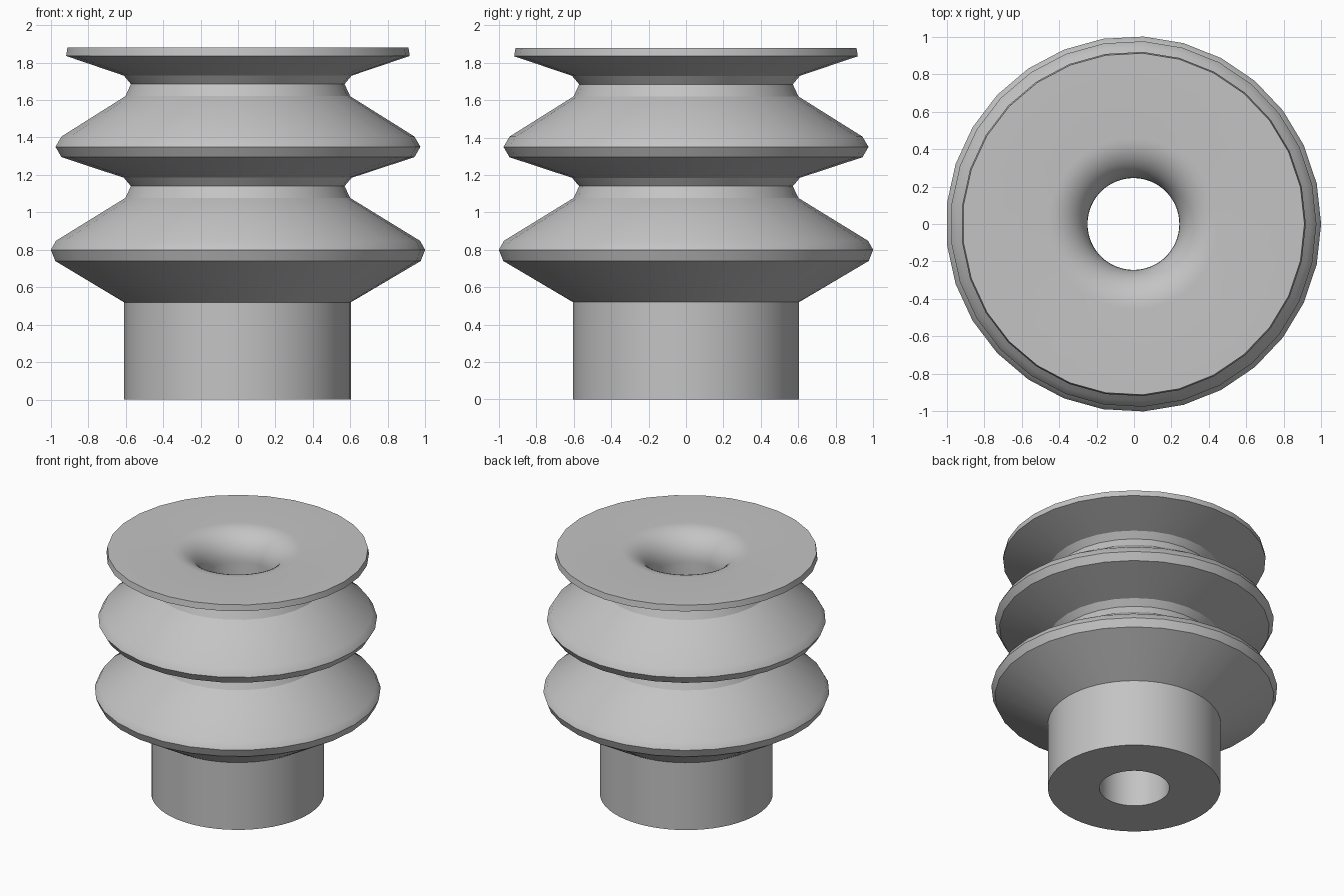
import bpy, bmesh, math

cube = bpy.data.objects.get("Cube")
if cube:
    bpy.data.objects.remove(cube, do_unlink=True)

COARSE, FINE = 29, 58          # bellows facets, and rounder stem and bore
AXIS_X = -0.003                # odd facet count shifts the axis slightly

rubber = bpy.data.materials.new("grey rubber")
rubber.use_nodes = True
colour = (0.55, 0.55, 0.55, 1)
rubber.diffuse_color = colour
rubber.node_tree.nodes["Principled BSDF"].inputs["Base Color"].default_value = colour

# Stem, from the bore mouth up to the first fold (radius, height)
stem = [(0.245, 0), (0.605, 0), (0.605, 0.52)]

# Two folds and the top lip
bellows = [
    (0.978, 0.74), (1.002, 0.80), (0.975, 0.848),
    (0.602, 1.077), (0.572, 1.14), (0.61, 1.185),
    (0.945, 1.295), (0.977, 1.35), (0.945, 1.405),
    (0.602, 1.62), (0.572, 1.685), (0.61, 1.73),
    (0.92, 1.835), (0.913, 1.88),
]

# Rounded mouth rolling into the bore
FILLET, STEPS = 0.21, 10
mouth = []
for k in range(STEPS + 1):
    a = math.pi / 2 * k / STEPS
    mouth.append((0.245 + FILLET * (1 - math.sin(a)), 1.88 - FILLET * (1 - math.cos(a))))


def ring(bm, radius, z, sides):
    return [bm.verts.new((AXIS_X + radius * math.cos(math.tau * i / sides),
                          radius * math.sin(math.tau * i / sides), z))
            for i in range(sides)]


def join(bm, a, b):
    """Skin two rings; a fine ring meets a coarse one with three triangles per facet."""
    n, m = len(a), len(b)
    if n == m:
        for i in range(n):
            j = (i + 1) % n
            bm.faces.new((a[i], a[j], b[j], b[i]))
        return
    coarse, fine = (a, b) if n < m else (b, a)
    for i in range(COARSE):
        c0, c1 = coarse[i], coarse[(i + 1) % COARSE]
        f0, f1, f2 = (fine[(2 * i + k) % FINE] for k in range(3))
        for tri in ((c0, f0, f1), (c0, f1, c1), (c1, f1, f2)):
            bm.faces.new(tri)


# Sweep the closed section around the axis
bm = bmesh.new()
rings = [ring(bm, r, z, FINE) for r, z in stem]
rings += [ring(bm, r, z, COARSE) for r, z in bellows]
rings += [ring(bm, r, z, FINE) for r, z in mouth]
for a, b in zip(rings, rings[1:] + rings[:1]):
    join(bm, a, b)
bmesh.ops.recalc_face_normals(bm, faces=bm.faces)

mesh = bpy.data.meshes.new("bellows_suction_cup")
bm.to_mesh(mesh)
bm.free()
mesh.materials.append(rubber)
cup = bpy.data.objects.new("bellows_suction_cup", mesh)
bpy.context.collection.objects.link(cup)

bpy.ops.object.select_all(action='DESELECT')
cup.select_set(True)
bpy.context.view_layer.objects.active = cup
bpy.ops.object.shade_smooth_by_angle(angle=math.radians(30))
